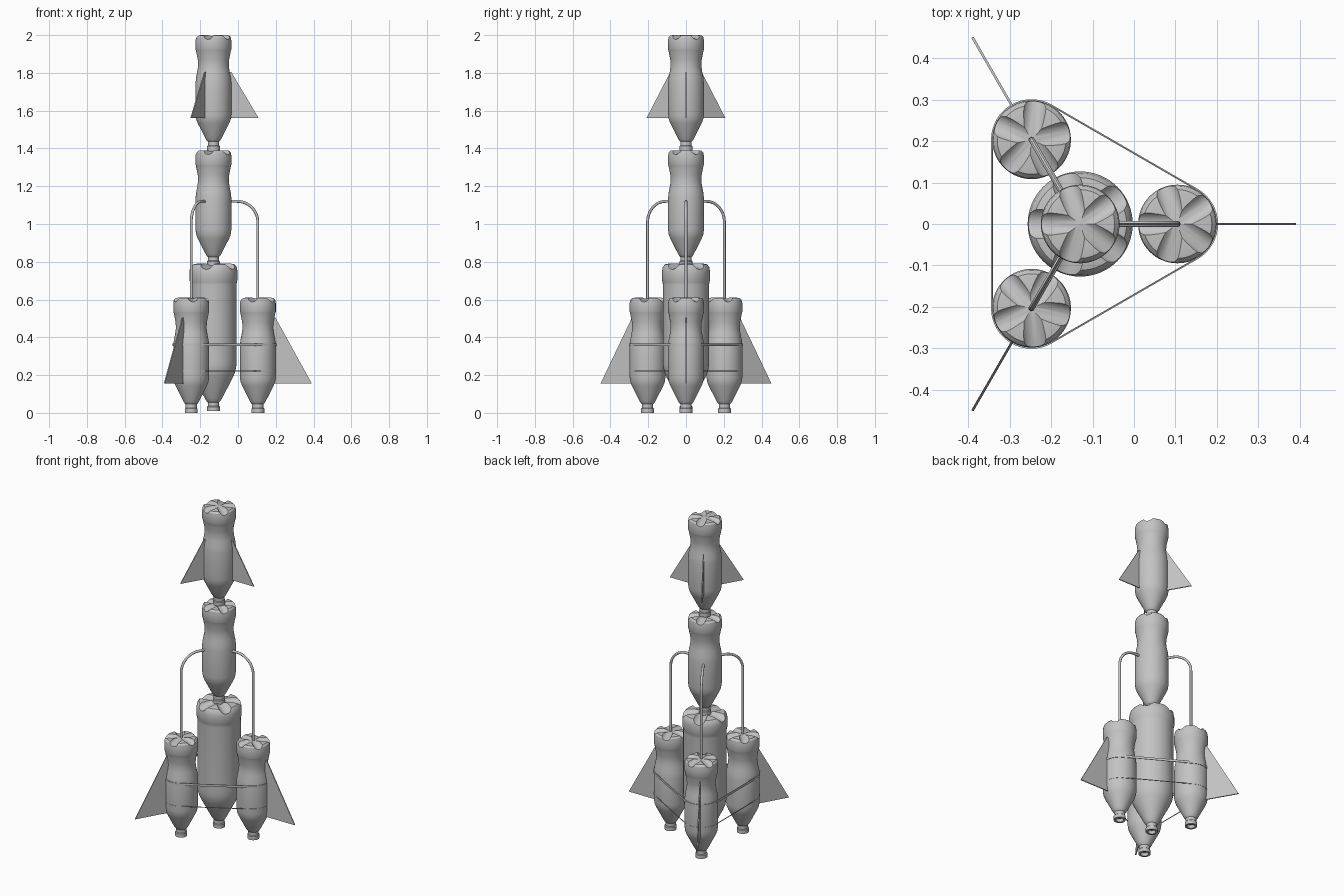
import bpy, bmesh, math
from mathutils import Matrix, Vector

if "Cube" in bpy.data.objects:
    bpy.data.objects.remove(bpy.data.objects["Cube"])

AXIS = Vector((-0.13, 0, 0))   # centre line of the stacked stages
RING = 0.235                   # distance of the boosters from the centre line
col = bpy.context.scene.collection

grey = bpy.data.materials.new("plain grey")
grey.use_nodes = True
grey.diffuse_color = (0.55, 0.55, 0.55, 1)
grey.node_tree.nodes["Principled BSDF"].inputs["Base Color"].default_value = (0.55, 0.55, 0.55, 1)


def add(name, mesh, loc=AXIS, turn=0.0):
    ob = bpy.data.objects.new(name, mesh)
    ob.location = loc
    ob.rotation_euler.z = turn
    col.objects.link(ob)
    return ob


def finish(bm, name, smooth=True):
    bmesh.ops.recalc_face_normals(bm, faces=bm.faces)
    mesh = bpy.data.meshes.new(name)
    bm.to_mesh(mesh)
    bm.free()
    mesh.materials.append(grey)
    if smooth:
        mesh.shade_smooth()
        mesh.set_sharp_from_angle(angle=math.radians(32))
    return mesh


def lathe(profile, name, steps=64):
    bm = bmesh.new()
    vs = [bm.verts.new((r, 0, z)) for r, z in profile]
    es = [bm.edges.new(p) for p in zip(vs, vs[1:])]
    bmesh.ops.spin(bm, geom=vs + es, cent=(0, 0, 0), axis=(0, 0, 1),
                   angle=math.tau, steps=steps, use_duplicate=False)
    bmesh.ops.remove_doubles(bm, verts=bm.verts, dist=1e-5)
    return finish(bm, name)


def bottle(profile, name, top, radius):
    """Turned bottle with five sloping round grooves cut into its base."""
    body = add(name, lathe(profile, name), Vector())
    cutters = []
    a = radius * 0.31
    for i in range(5):
        bm = bmesh.new()
        bmesh.ops.create_cone(bm, cap_ends=True, segments=40, radius1=a, radius2=a, depth=radius * 1.6)
        m = (Matrix.Rotation(math.pi + i * math.tau / 5, 4, 'Z')
             @ Matrix.Translation((radius * 0.8, 0, top + radius * 0.12))
             @ Matrix.Rotation(math.radians(102), 4, 'Y'))
        bmesh.ops.transform(bm, matrix=m, verts=bm.verts)
        cut = add("groove_cutter", finish(bm, "groove_cutter"), Vector())
        cut.hide_render = True
        cutters.append(cut)
        mod = body.modifiers.new("groove", 'BOOLEAN')
        mod.operation, mod.solver, mod.object = 'DIFFERENCE', 'EXACT', cut
    bpy.context.view_layer.update()
    deps = bpy.context.evaluated_depsgraph_get()
    mesh = bpy.data.meshes.new_from_object(body.evaluated_get(deps))
    mesh.shade_smooth()
    mesh.set_sharp_from_angle(angle=math.radians(32))
    for ob in cutters + [body]:
        bpy.data.objects.remove(ob)
    return mesh


def fin(name, inner, outer, low, high, root):
    """Thin triangular plate in the radial plane, measured from the centre line."""
    bm = bmesh.new()
    pts = [(root, low), (outer, low), (inner, high), (root, high)]
    rings = [[bm.verts.new((x, y, z)) for x, z in pts] for y in (-0.003, 0.003)]
    for ring in rings:
        bm.faces.new(ring)
    for i in range(4):
        j = (i + 1) % 4
        bm.faces.new((rings[0][i], rings[0][j], rings[1][j], rings[1][i]))
    return finish(bm, name, False)


def strap(name, z, height, radius, thick=0.003):
    """Flat band stretched round the three boosters."""
    bm = bmesh.new()
    loops = []
    for r, h in ((radius, -1), (radius, 1), (radius - thick, 1), (radius - thick, -1)):
        loop = []
        for k in range(3):
            for s in range(17):
                t = math.radians(120 * k - 60 + 7.5 * s)
                c = math.radians(120 * k)
                loop.append(bm.verts.new((RING * math.cos(c) + r * math.cos(t),
                                          RING * math.sin(c) + r * math.sin(t), z + h * height / 2)))
        loops.append(loop)
    for i in range(4):
        a, b = loops[i], loops[(i + 1) % 4]
        for j in range(len(a)):
            k = (j + 1) % len(a)
            bm.faces.new((a[j], a[k], b[k], b[j]))
    return finish(bm, name)


def pipe(name, path, radius):
    cu = bpy.data.curves.new(name, 'CURVE')
    cu.dimensions, cu.bevel_depth, cu.bevel_resolution, cu.use_fill_caps = '3D', radius, 3, True
    sp = cu.splines.new('POLY')
    sp.points.add(len(path) - 1)
    for p, (x, z) in zip(sp.points, path):
        p.co = (x, 0, z, 1)
    ob = add(name, cu, Vector())
    bpy.context.view_layer.update()
    mesh = bpy.data.meshes.new_from_object(ob.evaluated_get(bpy.context.evaluated_depsgraph_get()))
    bpy.data.objects.remove(ob)
    mesh.materials.clear()
    mesh.materials.append(grey)
    mesh.shade_smooth()
    mesh.set_sharp_from_angle(angle=math.radians(40))
    return mesh


# Bottle profiles, neck down
neck = [(0, 0.02), (0.022, 0.02), (0.022, 0), (0.034, 0), (0.034, 0.022), (0.030, 0.026), (0.030, 0.046), (0.036, 0.052)]
small = bottle(neck + [(0.042, 0.062), (0.084, 0.145), (0.091, 0.163), (0.095, 0.19), (0.095, 0.355),
                       (0.092, 0.385), (0.085, 0.42), (0.081, 0.45), (0.083, 0.48), (0.089, 0.51),
                       (0.093, 0.53), (0.095, 0.535), (0.095, 0.58), (0.092, 0.598), (0.083, 0.608),
                       (0.07, 0.61), (0, 0.61)], "small_bottle", 0.61, 0.095)
large = bottle(neck + [(0.045, 0.066), (0.104, 0.18), (0.116, 0.21), (0.121, 0.24), (0.122, 0.27), (0.122, 0.665),
                       (0.124, 0.685), (0.127, 0.692), (0.127, 0.74), (0.123, 0.762), (0.112, 0.776),
                       (0.095, 0.78), (0, 0.78)], "large_bottle", 0.78, 0.127)

# Stacked stages
add("lower_stage", large, AXIS + Vector((0, 0, 0.01)))
add("middle_stage", small, AXIS + Vector((0, 0, 0.78)))
add("upper_stage", small, AXIS + Vector((0, 0, 1.39)))

# Repeated parts round the centre line
bend = [(0.125 + 0.11 * math.cos(t * math.pi / 24), 1.01 + 0.11 * math.sin(t * math.pi / 24)) for t in range(13)]
tube = pipe("feed_tube", [(RING, 0.57)] + bend + [(0.08, 1.12)], 0.0075)
booster_fin = fin("booster_fin", RING + 0.093, 0.521, 0.155, 0.505, RING + 0.078)
upper_fin = fin("upper_fin", 0.094, 0.24, 1.56, 1.805, 0.08)
for k, side in enumerate(("left", "back_right", "front_right")):
    turn = math.radians(120 * k)
    add(side + "_booster", small, AXIS + Matrix.Rotation(turn, 3, 'Z') @ Vector((RING, 0, 0)), turn)
    add(side + "_feed_tube", tube, AXIS, turn)
    add(side + "_booster_fin", booster_fin, AXIS, turn)
    add(side + "_upper_fin", upper_fin, AXIS, turn)

# Straps binding the boosters
add("upper_strap", strap("upper_strap", 0.36, 0.014, 0.098))
add("lower_strap", strap("lower_strap", 0.222, 0.004, 0.0965))
